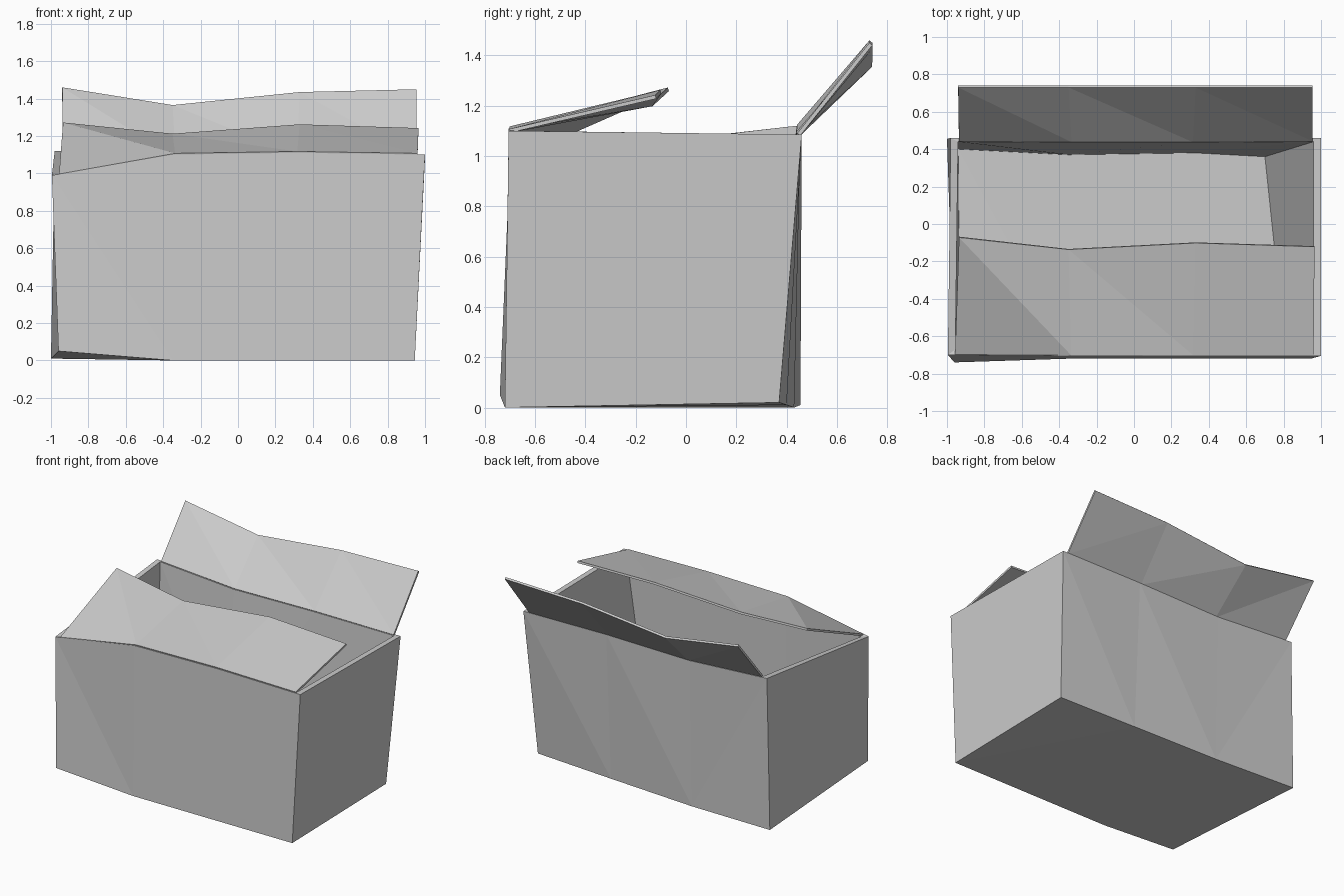
import bpy
import bmesh
from mathutils import Vector

if "Cube" in bpy.data.objects:
    bpy.data.objects.remove(bpy.data.objects["Cube"], do_unlink=True)

# Plain grey board
board = bpy.data.materials.new("grey_board")
board.use_nodes = True
grey = (0.6, 0.6, 0.6, 1)
board.diffuse_color = grey
board.node_tree.nodes["Principled BSDF"].inputs["Base Color"].default_value = grey

CREASES = (-0.35, 0.33)  # where the long panels bend


def rail(left, right, ys, zs):
    """Four points along a long edge, from -x to +x."""
    return [Vector(p) for p in zip((left, *CREASES, right), ys, zs)]


def strip(bm, low, high, falling):
    """Creased panel between two vertex rails; falling picks each diagonal."""
    for i, down in enumerate(falling):
        a, b, c, d = low[i], low[i + 1], high[i + 1], high[i]
        tris = ((a, b, d), (b, c, d)) if down else ((a, b, c), (a, c, d))
        for tri in tris:
            bm.faces.new(tri)


def finish(bm, name):
    bmesh.ops.recalc_face_normals(bm, faces=bm.faces)
    mesh = bpy.data.meshes.new(name)
    bm.to_mesh(mesh)
    bm.free()
    mesh.materials.append(board)
    obj = bpy.data.objects.new(name, mesh)
    bpy.context.collection.objects.link(obj)
    return obj


# Outer edges of the warped box
front_base = rail(-0.96, 0.945, (-0.74, -0.72, -0.72, -0.72), (0.05, 0, 0, 0))
back_base = rail(-1, 0.945, (0.455, 0.43, 0.40, 0.37), (0.01, 0, 0.01, 0.02))
front_rim = rail(-0.995, 1, (-0.7, -0.705, -0.705, -0.705), (0.99, 1.10, 1.11, 1.10))
back_rim = rail(-0.98, 1, (0.46, 0.455, 0.455, 0.46), (1.12, 1.08, 1.09, 1.085))

# Inner edges, with the far wall leaning in towards the floor
front_lip = [Vector((p.x * 0.96, p.y + 0.03, p.z)) for p in front_rim]
back_lip = [Vector((p.x * 0.96, p.y - 0.02, p.z)) for p in back_rim]
front_floor = rail(-0.93, 0.81, [-0.69] * 4, (0.07, 0.03, 0.03, 0.03))
back_floor = rail(-0.94, 0.70, (0.40, 0.37, 0.38, 0.36), [0.03] * 4)

# Box body: closed shell of outer walls, rim, inner walls and floor
bm = bmesh.new()
fb, bb, ft, bt, fl, bl, ff, bf = [
    [bm.verts.new(p) for p in edge]
    for edge in (front_base, back_base, front_rim, back_rim,
                 front_lip, back_lip, front_floor, back_floor)]
falls, back_falls = (True, True, True), (True, False, False)
for low, high, pattern in ((fb, ft, falls), (bb, bt, back_falls),
                           (ff, fl, falls), (bf, bl, back_falls),
                           (ft, fl, falls), (bt, bl, falls),
                           (fb, bb, falls), (ff, bf, falls)):
    strip(bm, low, high, pattern)
for end in (0, -1):
    for a, b, c, d in ((fb, bb, bt, ft), (ft, bt, bl, fl), (fl, bl, bf, ff)):
        bm.faces.new((a[end], b[end], c[end], d[end]))
finish(bm, "box_body")


# Flaps hinged on the long rims
def flap(name, hinge, edge):
    bm = bmesh.new()
    low, high = [[bm.verts.new(p) for p in side] for side in (hinge, edge)]
    strip(bm, low, high, falls)
    obj = finish(bm, name)
    solid = obj.modifiers.new("thickness", "SOLIDIFY")
    solid.thickness = 0.015
    solid.offset = 0


front_hinge = [Vector((p.x * 0.96, p.y + 0.005, p.z)) for p in front_rim]
back_hinge = [Vector((p.x * 0.955, p.y - 0.012, p.z)) for p in back_rim]
flap("front_flap", front_hinge,
     rail(-0.935, 0.965, (-0.07, -0.135, -0.1, -0.12), (1.265, 1.205, 1.255, 1.235)))
flap("back_flap", back_hinge,
     rail(-0.94, 0.955, [0.735] * 4, (1.455, 1.36, 1.43, 1.445)))
